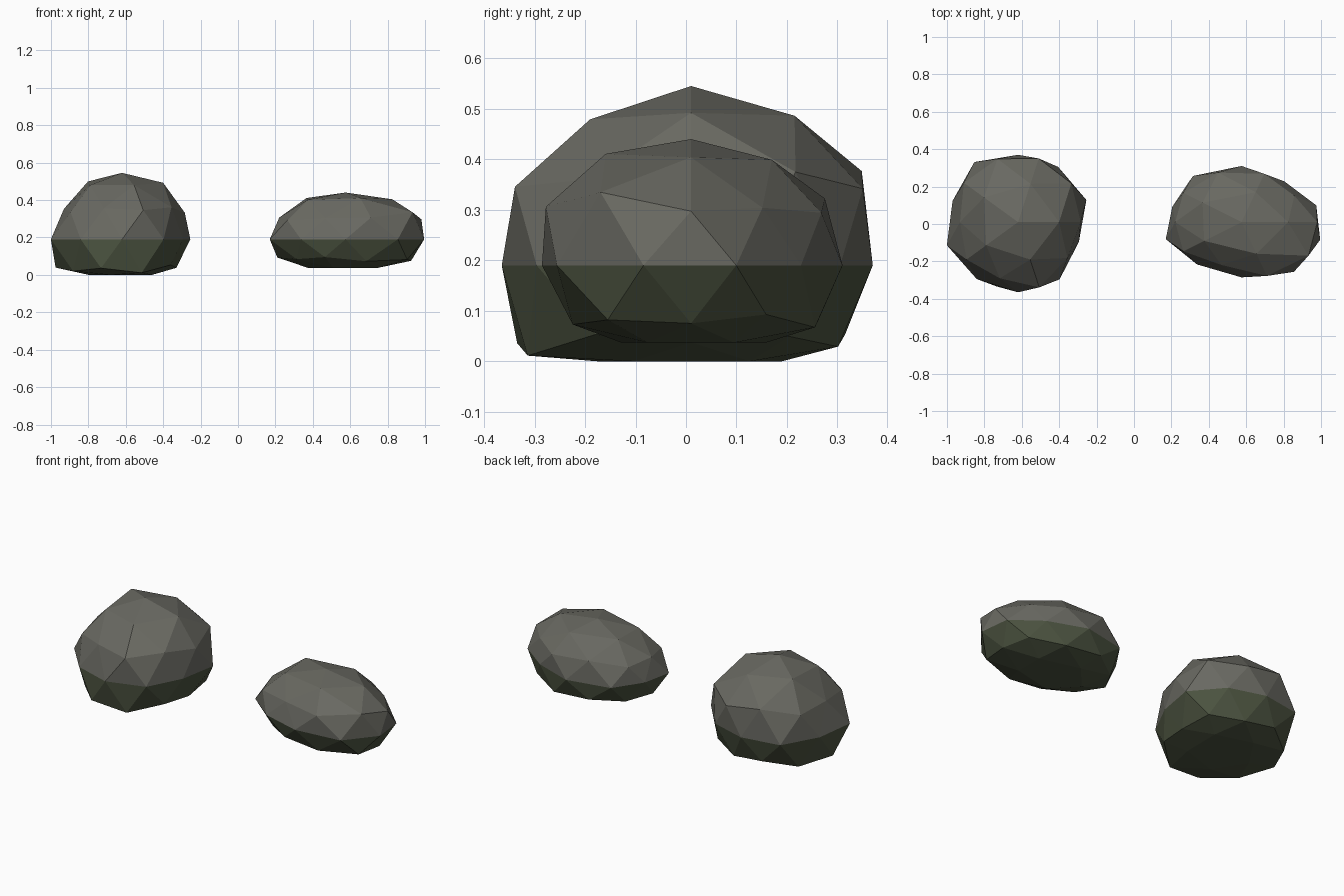
import bpy, bmesh, math

if "Cube" in bpy.data.objects:
    bpy.data.objects.remove(bpy.data.objects["Cube"])


def material(name, color):
    m = bpy.data.materials.new(name)
    m.diffuse_color = color
    m.use_nodes = True
    m.node_tree.nodes["Principled BSDF"].inputs["Base Color"].default_value = m.diffuse_color
    return m


stone = material("stone", (0.14, 0.14, 0.12, 1))
mossy = material("mossy_stone", (0.07, 0.085, 0.05, 1))


def ring_order(v):
    """Sort from top ring to bottom ring, then counter-clockwise."""
    angle = round(math.degrees(math.atan2(v.co.y, v.co.x))) % 360
    return (-round(v.co.z, 2), angle)


def rock(name, centre, squash, floor, radii):
    """Faceted boulder: icosphere pushed in and out, flattened underneath."""
    bm = bmesh.new()
    bmesh.ops.create_icosphere(bm, subdivisions=2, radius=1)
    for v, r in zip(sorted(bm.verts, key=ring_order), radii):
        p = v.co.normalized() * r
        v.co = [c + a * s for c, a, s in zip(centre, p, squash)]
        v.co.z = max(v.co.z, floor)
    bmesh.ops.recalc_face_normals(bm, faces=bm.faces)
    # underside is darker and greener
    for f in bm.faces:
        f.smooth = False
        f.material_index = int(f.calc_center_median().z < centre[2] - 0.005)
    mesh = bpy.data.meshes.new(name)
    bm.to_mesh(mesh)
    bm.free()
    mesh.materials.append(stone)
    mesh.materials.append(mossy)
    bpy.context.collection.objects.link(bpy.data.objects.new(name, mesh))


# Radii ring by ring, top to bottom
rock("round_rock", (-0.62, 0.01, 0.19), (1, 1, 0.85), 0.0, [
    .418,
    .418, .41, .428, .40, .40,
    .414, .418, .365, .371, .384,
    .375, .40, .40, .38, .41,
    .384, .365, .36, .397, .368, .40, .376, .375, .378, .342,
    .37, .359, .397, .405, .36,
    .341, .36, .38, .38, .40,
    .376, .36, .34, .37, .37,
    .37])

rock("flat_rock", (0.575, 0.01, 0.19), (1, 0.69, 0.53), 0.037, [
    .472,
    .475, .464, .49, .47, .49,
    .41, .475, .417, .41, .52,
    .453, .44, .43, .43, .49,
    .42, .39, .435, .442, .389, .426, .405, .428, .476, .442,
    .41, .434, .408, .40, .455,
    .412, .44, .41, .38, .42,
    .40, .43, .38, .40, .40,
    .40])
